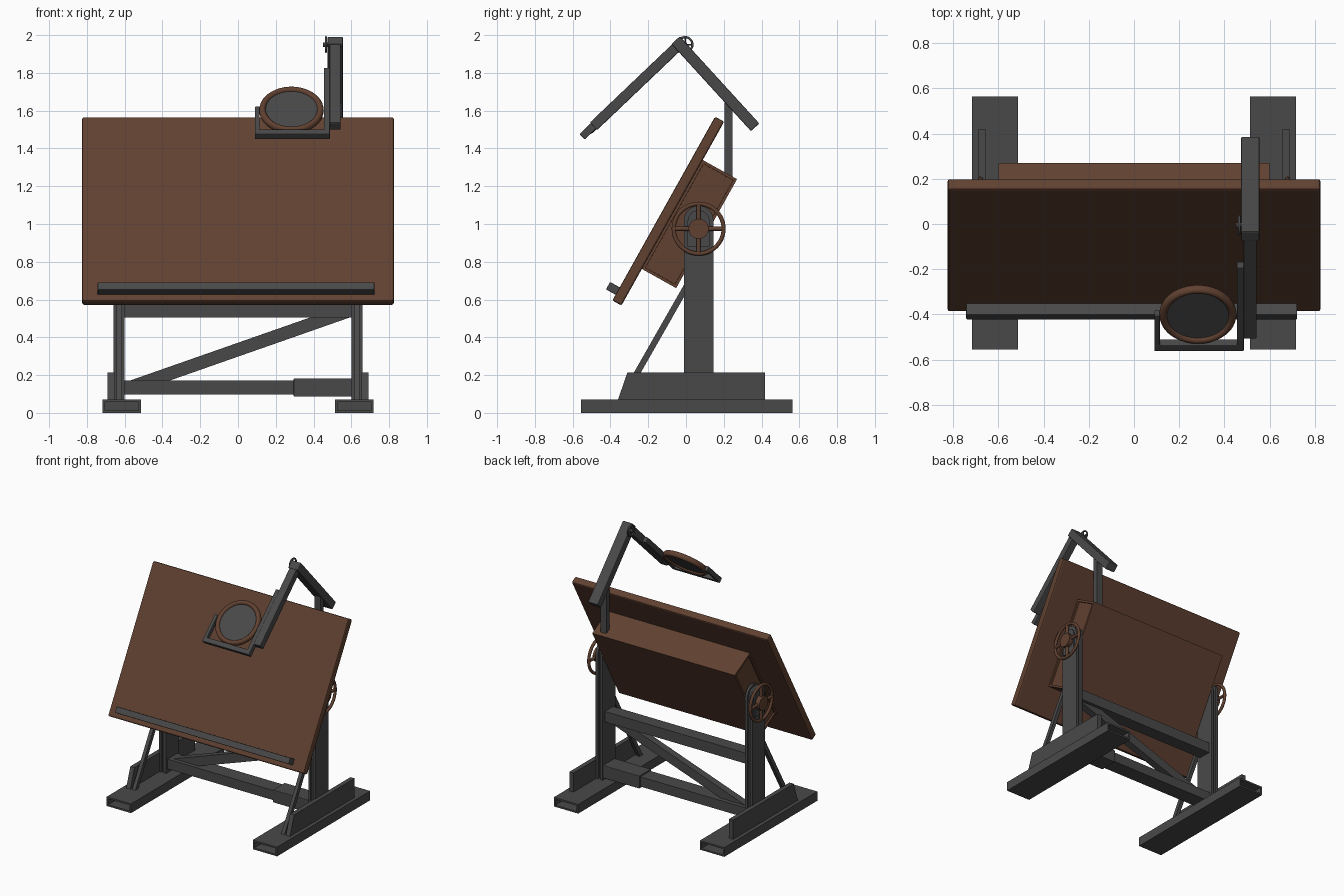
import bpy, bmesh, math
from mathutils import Vector

if "Cube" in bpy.data.objects:
    bpy.data.objects.remove(bpy.data.objects["Cube"])


def material(name, rgb):
    m = bpy.data.materials.new(name)
    m.diffuse_color = (*rgb, 1)
    m.use_nodes = True
    m.node_tree.nodes["Principled BSDF"].inputs["Base Color"].default_value = m.diffuse_color
    return m


WOOD = material("brown wood", (0.118, 0.052, 0.030))
METAL = material("dark grey metal", (0.066, 0.066, 0.066))


def prism(name, mat, pts, axis, lo, hi, bevel=0.0, recess=None):
    """Extrude a profile along x (pts are y,z) or y (pts are x,z).
    recess = (axis index, margin, depth) sinks a panel into those end faces."""
    def at(p, t):
        return Vector((t, p[0], p[1])) if axis == 'x' else Vector((p[0], t, p[1]))
    bm = bmesh.new()
    face = bm.faces.new([bm.verts.new(at(p, lo)) for p in pts])
    ext = bmesh.ops.extrude_face_region(bm, geom=[face])
    verts = [g for g in ext['geom'] if isinstance(g, bmesh.types.BMVert)]
    bmesh.ops.translate(bm, verts=verts, vec=at((0, 0), hi - lo))
    bmesh.ops.recalc_face_normals(bm, faces=bm.faces)
    if recess:
        i, margin, depth = recess
        ends = [f for f in bm.faces if abs(f.normal[i]) > 0.95]
        bmesh.ops.inset_individual(bm, faces=ends, thickness=margin)
        bmesh.ops.inset_individual(bm, faces=ends, thickness=0.0005, depth=-depth)
    me = bpy.data.meshes.new(name)
    bm.to_mesh(me)
    bm.free()
    me.materials.append(mat)
    ob = bpy.data.objects.new(name, me)
    bpy.context.collection.objects.link(ob)
    if bevel:
        b = ob.modifiers.new("bevel", 'BEVEL')
        b.width, b.segments = bevel, 2
    return ob


def box(name, mat, xs, ys, zs, **kw):
    pts = [(ys[0], zs[0]), (ys[1], zs[0]), (ys[1], zs[1]), (ys[0], zs[1])]
    return prism(name, mat, pts, 'x', min(xs), max(xs), **kw)


def tilted(name, mat, xs, origin, ang, us, ns, **kw):
    """Box in a frame turned about x: u runs along the angle, n is normal to it."""
    c, s = math.cos(ang), math.sin(ang)
    pts = [(origin[0] + u * c - n * s, origin[1] + u * s + n * c)
           for u, n in ((us[0], ns[0]), (us[1], ns[0]), (us[1], ns[1]), (us[0], ns[1]))]
    return prism(name, mat, pts, 'x', min(xs), max(xs), **kw)


def bar(name, mat, xs, p, q, width, **kw):
    d = (q[0] - p[0], q[1] - p[1])
    return tilted(name, mat, xs, p, math.atan2(d[1], d[0]), (0, math.hypot(*d)),
                  (-width / 2, width / 2), **kw)


def arch(y, z0, zc, r):
    top = [(y + r * math.cos(a), zc + r * math.sin(a))
           for a in (math.pi * i / 16 for i in range(17))]
    return [(y - r, z0), (y + r, z0)] + top


def finish(name, mat):
    ob = bpy.context.object
    ob.name = name
    ob.data.materials.append(mat)
    bpy.ops.object.shade_smooth_by_angle(angle=math.radians(40))
    return ob


def cylinder(name, mat, loc, r, depth, rot):
    bpy.ops.mesh.primitive_cylinder_add(vertices=32, radius=r, depth=depth,
                                        location=loc, rotation=rot)
    return finish(name, mat)


def torus(name, mat, loc, major, minor, rot):
    bpy.ops.mesh.primitive_torus_add(major_segments=48, minor_segments=12, location=loc,
                                     rotation=rot, major_radius=major, minor_radius=minor)
    return finish(name, mat)


def wheel(name, mat, x, y, z, r, minor, hub, hub_depth, spoke):
    side = (0, math.pi / 2, 0)
    torus(name + "_rim", mat, (x, y, z), r - minor, minor, side)
    cylinder(name + "_hub", mat, (x, y, z), hub, hub_depth, side)
    for i, rot in enumerate(((0, 0, 0), (math.pi / 2, 0, 0))):
        cylinder(f"{name}_spoke_{i}", mat, (x, y, z), spoke, 2 * (r - minor), rot)


# Tilted drawing board, box behind it and pencil ledge
TILT, BASE = math.radians(60.8), (-0.39, 0.595)
tilted("drawing_board", WOOD, (-0.825, 0.825), BASE, TILT, (0, 1.115), (-0.055, 0), bevel=0.01)
tilted("board_box", WOOD, (-0.6, 0.6), BASE, TILT, (0.222, 0.883), (-0.263, -0.053),
       recess=(0, 0.022, 0.012))
tilted("pencil_ledge", METAL, (-0.743, 0.722), BASE, TILT, (0.035, 0.08), (-0.005, 0.058),
       bevel=0.004)

# Feet, posts, struts and handwheels on both sides
PY, PZ = 0.067, 0.975
for s, side in ((-1, "left"), (1, "right")):
    box(side + "_foot", METAL, (s * 0.513, s * 0.718), (-0.555, 0.565), (0, 0.07),
        recess=(1, 0.018, 0.08))
    prism(side + "_foot_plate", METAL,
          [(-0.36, 0.07), (0.418, 0.07), (0.418, 0.215), (-0.31, 0.215)],
          'x', *sorted((s * 0.655, s * 0.69)))
    for i, (a, b) in enumerate(((0.60, 0.618), (0.640, 0.66))):
        prism(f"{side}_post_cheek_{i}", METAL, arch(PY, 0.06, 1.02, 0.078),
              'x', *sorted((s * a, s * b)))
    prism(side + "_post_core", METAL, arch(PY, 0.06, 1.02, 0.060),
          'x', *sorted((s * 0.61, s * 0.65)))
    prism(side + "_pivot_plate", METAL, arch(PY, 0.88, 1.015, 0.058),
          'x', *sorted((s * 0.655, s * 0.668)))
    bar(side + "_strut", METAL, (s * 0.615, s * 0.642), (-0.345, 0.06), (0.02, 0.70), 0.032)
    wheel(side + "_handwheel", WOOD, s * 0.68, PY, PZ, 0.143, 0.011, 0.053, 0.045, 0.011)

# Cross members between the posts
box("upper_rail", METAL, (-0.605, 0.605), (0.02, 0.12), (0.505, 0.585))
box("lower_rail", METAL, (-0.605, 0.605), (0.01, 0.128), (0.098, 0.172))
box("lower_rail_sleeve", METAL, (0.295, 0.605), (0.0, 0.14), (0.086, 0.182), bevel=0.003)
prism("diagonal_brace", METAL,
      [(-0.575, 0.17), (-0.365, 0.17), (0.60, 0.508), (0.39, 0.508)], 'y', 0.04, 0.095)

# Magnifier stand: pole, two arms and joint knob
box("arm_pole", METAL, (0.50, 0.55), (0.205, 0.245), (1.22, 1.64))
bar("rear_arm", METAL, (0.474, 0.556), (0.366, 1.512), (-0.055, 1.973), 0.06, bevel=0.006)
ELBOW, TIP = (-0.03, 1.955), (-0.49, 1.517)
bar("front_arm", METAL, (0.485, 0.543), ELBOW, TIP, 0.055, bevel=0.005)
wheel("joint_knob", METAL, 0.466, -0.005, 1.95, 0.045, 0.006, 0.012, 0.03, 0.004)

# Forked frame holding the magnifier, lying along the front arm
ARM = math.atan2(ELBOW[1] - TIP[1], ELBOW[0] - TIP[0])
FORK = (-0.55, 1.462)
tilted("fork_bar", METAL, (0.09, 0.485), FORK, ARM, (0, 0.036), (-0.02, 0.02), bevel=0.004)
tilted("fork_left_arm", METAL, (0.09, 0.115), FORK, ARM, (0, 0.215), (-0.018, 0.018), bevel=0.004)
tilted("fork_right_arm", METAL, (0.455, 0.486), FORK, ARM, (0, 0.51), (-0.02, 0.02), bevel=0.004)

# Round magnifier
LENS = (0.283, -0.40, 1.602)
ring = torus("magnifier_ring", WOOD, LENS, 0.153, 0.018, (ARM, 0, 0))
ring.scale.z = 1.2
cylinder("magnifier_lens", METAL, LENS, 0.146, 0.016, (ARM, 0, 0))
